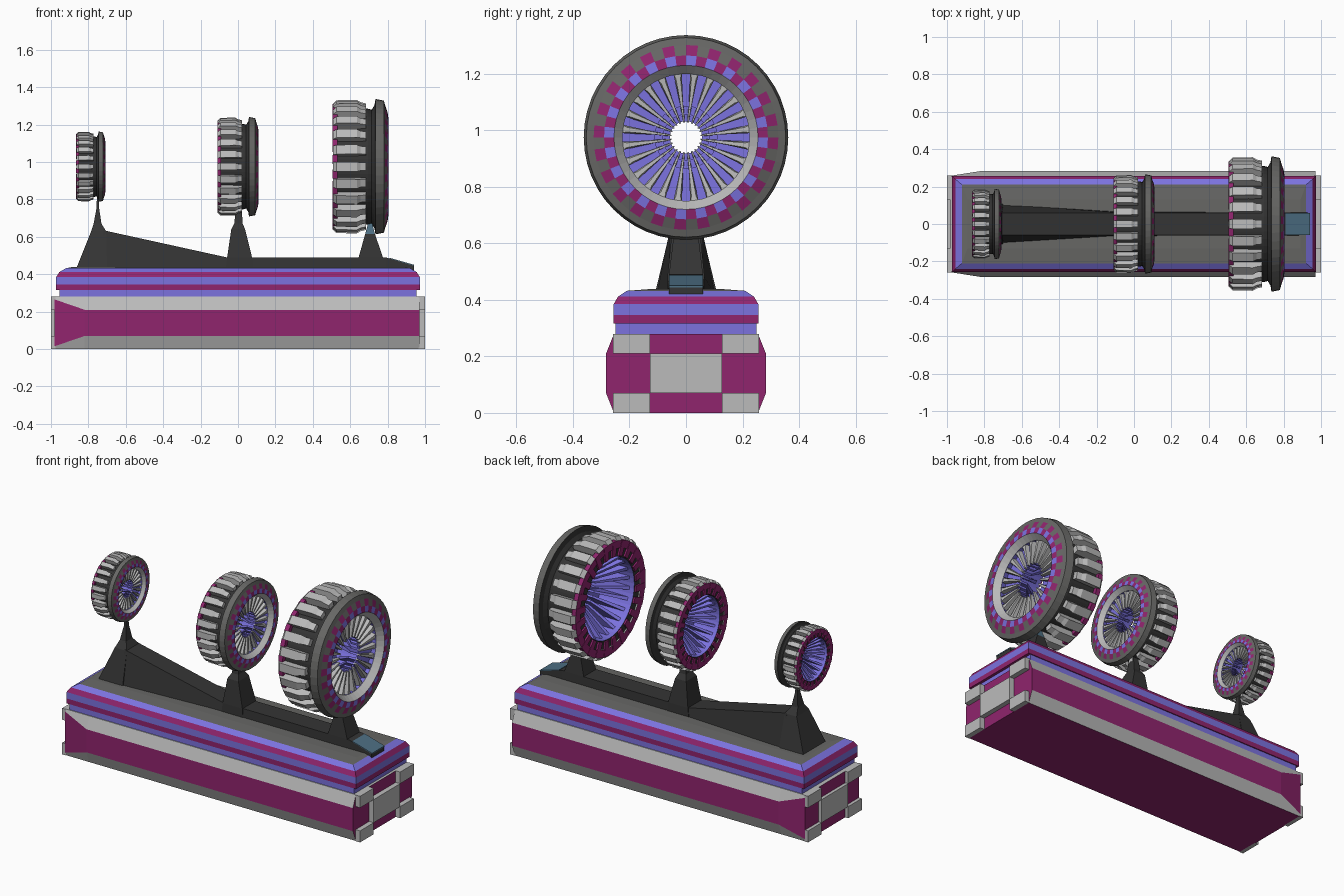
import bpy, bmesh, math

if "Cube" in bpy.data.objects:
    bpy.data.objects.remove(bpy.data.objects["Cube"])

# Flat colours (linear)
COLOURS = {
    "light_grey": (0.50, 0.50, 0.50), "mid_grey": (0.135, 0.135, 0.13),
    "dark_grey": (0.035, 0.035, 0.035), "purple": (0.28, 0.018, 0.155),
    "blue": (0.20, 0.17, 0.74), "teal": (0.075, 0.16, 0.23),
}
MATS = []
for cname, c in COLOURS.items():
    m = bpy.data.materials.new(cname)
    m.diffuse_color = (*c, 1)
    m.use_nodes = True
    m.node_tree.nodes["Principled BSDF"].inputs["Base Color"].default_value = m.diffuse_color
    MATS.append(m)
LIGHT, MID, DARK, PURPLE, BLUE, TEAL = range(6)


def finish(bm, name):
    bmesh.ops.recalc_face_normals(bm, faces=bm.faces)
    me = bpy.data.meshes.new(name)
    bm.to_mesh(me)
    bm.free()
    for m in MATS:
        me.materials.append(m)
    ob = bpy.data.objects.new(name, me)
    bpy.context.collection.objects.link(ob)
    return ob


def loft(bm, rings, mat, cap=(0, 0)):
    """Join rings of points; mat(i, j) gives the colour of each side face."""
    vs = [[bm.verts.new(p) for p in r] for r in rings]
    n = len(rings[0])
    for i in range(len(vs) - 1):
        for j in range(n):
            k = (j + 1) % n
            f = bm.faces.new((vs[i][j], vs[i][k], vs[i + 1][k], vs[i + 1][j]))
            f.material_index = mat(i, j)
    if cap:
        for ring, c in ((vs[0], cap[0]), (vs[-1], cap[1])):
            bm.faces.new(ring).material_index = c


def rect(z, x0, x1, hy):
    return [(x0, -hy, z), (x1, -hy, z), (x1, hy, z), (x0, hy, z)]


def tower(name, levels, mat, cap=None):
    bm = bmesh.new()
    c = cap if cap else (mat(0, 0), mat(len(levels) - 2, 0))
    loft(bm, [rect(*l) for l in levels], mat, c)
    return finish(bm, name)


# Lower body: eight-sided section, side panels taper in at the left end
def section(x, y, z0, z1):
    half = [(0.255, 0), (y, z0), (y, z1), (0.255, 0.28)]
    return [(x, a, z) for a, z in half] + [(x, -a, z) for a, z in reversed(half)]


bm = bmesh.new()
side = [LIGHT, PURPLE, LIGHT, LIGHT, LIGHT, PURPLE, LIGHT, PURPLE]
loft(bm, [section(-0.98, 0.258, 0.015, 0.265), section(-0.82, 0.283, 0.07, 0.21),
          section(0.97, 0.283, 0.07, 0.21)], lambda i, j: side[j], (PURPLE, PURPLE))
finish(bm, "lower_body")

# End plates: four corners and a middle block on both ends
bm = bmesh.new()
for x0, x1 in ((-1.0, -0.975), (0.965, 1.0)):
    cells = [(-0.258, -0.127, 0, 0.07), (0.127, 0.258, 0, 0.07), (-0.258, -0.127, 0.21, 0.28),
             (0.127, 0.258, 0.21, 0.28), (-0.127, 0.127, 0.07, 0.21)]
    for y0, y1, z0, z1 in cells:
        loft(bm, [[(x, y0, z0), (x, y1, z0), (x, y1, z1), (x, y0, z1)] for x in (x0, x1)],
             lambda i, j: LIGHT)
finish(bm, "end_plates")

# Striped deck with a rounded-off top
deck = [(0.275, 0.955, 0.25), (0.316, 0.955, 0.25), (0.316, 0.972, 0.256), (0.346, 0.972, 0.256),
        (0.385, 0.972, 0.256), (0.412, 0.955, 0.24), (0.432, 0.92, 0.21), (0.438, 0.89, 0.13)]
stripe = [BLUE, PURPLE, PURPLE, BLUE, PURPLE, BLUE, MID]
tower("striped_deck", [(z, -x, x, y) for z, x, y in deck], lambda i, j: stripe[i], (BLUE, MID))

# Spine running along the deck
bm = bmesh.new()
spine = [(-0.72, 0.105, 0.06, 0.635), (-0.06, 0.065, 0.06, 0.49),
         (0.79, 0.062, 0.06, 0.49), (0.94, 0.06, 0.06, 0.445)]
loft(bm, [[(x, -b, 0.415), (x, b, 0.415), (x, t, z), (x, -t, z)] for x, b, t, z in spine],
     lambda i, j: DARK, (DARK, DARK))
finish(bm, "spine")

# Teal plate on the sloping spine end
bm = bmesh.new()
loft(bm, [[(x, -0.06, z), (x, 0.06, z), (x, 0.06, z + 0.006), (x, -0.06, z + 0.006)]
          for x, z in ((0.81, 0.482), (0.942, 0.444))], lambda i, j: TEAL, (TEAL, TEAL))
finish(bm, "teal_plate")

# Pedestals under the wheels
dark = lambda i, j: DARK
tower("left_pedestal", [(0.43, -0.865, -0.70, 0.108), (0.63, -0.785, -0.705, 0.06),
                        (0.67, -0.772, -0.73, 0.03), (0.75, -0.757, -0.742, 0.014),
                        (0.82, -0.754, -0.745, 0.01)], dark)
tower("middle_pedestal", [(0.43, -0.065, 0.08, 0.066), (0.49, -0.058, 0.075, 0.065),
                          (0.64, -0.036, 0.038, 0.05), (0.67, -0.02, 0.025, 0.03),
                          (0.75, -0.012, 0.02, 0.02)], dark)
tower("right_pedestal", [(0.43, 0.64, 0.79, 0.062), (0.49, 0.645, 0.775, 0.06),
                         (0.615, 0.68, 0.732, 0.045)], dark)
tower("right_pedestal_cap", [(0.615, 0.68, 0.732, 0.045), (0.67, 0.695, 0.718, 0.03)],
      lambda i, j: TEAL)

# Wheels: one design around the x axis, used at three sizes
N = 24
RIM = [(-0.14, 0.24, DARK), (-0.14, 0.31, DARK), (0.04, 0.31, DARK), (0.06, 0.305, DARK),
       (0.075, 0.33, DARK), (0.08, 0.362, MID), (0.125, 0.353, MID), (0.132, 0.327, "outer"),
       (0.145, 0.29, "inner"), (0.15, 0.255, LIGHT), (0.115, 0.225, BLUE), (0.08, 0.232, BLUE),
       (-0.14, 0.24, None)]


def rim_colour(i, j):
    c = RIM[i][2]
    if c == "outer":
        return PURPLE if j % 2 else MID
    if c == "inner":
        return BLUE if j % 2 else PURPLE
    return c


def ring(x, r, n=2 * N):
    return [(x, r * math.cos(2 * math.pi * k / n), r * math.sin(2 * math.pi * k / n))
            for k in range(n)]


def fin(bm, angle, profile, colour, end=None):
    """Radial block: profile of (x, radius, half width) turned to an angle."""
    ca, sa = math.cos(angle), math.sin(angle)
    sides = [[(x, r * ca - s * w * sa, r * sa + s * w * ca) for x, r, w in profile]
             for s in (-1, 1)]
    loft(bm, sides, lambda i, j: end if end is not None and j == 0 else colour, (colour, colour))


TREAD = [(-0.148, 0.29, 0.022), (-0.148, 0.335, 0.024), (-0.128, 0.355, 0.026),
         (-0.02, 0.357, 0.026), (0.0, 0.345, 0.021), (0.03, 0.338, 0.021), (0.03, 0.29, 0.021)]
TOOTH = [(-0.15, 0.245, 0.018), (-0.15, 0.335, 0.02), (-0.122, 0.335, 0.02), (-0.122, 0.245, 0.018)]
BLADE = [(-0.11, 0.238, 0.010), (-0.06, 0.19, 0.009), (0.03, 0.105, 0.006), (0.085, 0.105, 0.006),
         (0.085, 0.236, 0.012)]
SPOKE = [(0.08, 0.23, 0.015), (0.112, 0.23, 0.015), (0.11, 0.21, 0.008), (0.10, 0.10, 0.004),
         (0.08, 0.10, 0.004)]

for label, x, s in (("left", -0.787, 0.52), ("middle", 0.0, 0.735), ("right", 0.655, 1.0)):
    parts = []
    # Hollow rim with flange and chequered ring
    bm = bmesh.new()
    loft(bm, [ring(a, r) for a, r, _ in RIM], rim_colour, None)
    bmesh.ops.remove_doubles(bm, verts=bm.verts, dist=1e-5)
    parts.append(finish(bm, label + "_wheel_rim"))
    # Treads and the purple teeth between them
    bm = bmesh.new()
    for k in range(N):
        a = 2 * math.pi * k / N
        fin(bm, a, TREAD, LIGHT, PURPLE)
        fin(bm, a + math.pi / N, TOOTH, PURPLE)
    parts.append(finish(bm, label + "_wheel_treads"))
    # Blue dish with blades behind and grey spokes in front
    bm = bmesh.new()
    loft(bm, [ring(a, r) for a, r in ((0.085, 0.233), (0.08, 0.11), (0.07, 0.11), (0.07, 0.234))],
         lambda i, j: BLUE, None)
    for k in range(N):
        a = 2 * math.pi * (k + 0.5) / N
        fin(bm, a, BLADE, BLUE)
        fin(bm, a, SPOKE, LIGHT)
    parts.append(finish(bm, label + "_wheel_spokes"))
    for ob in parts:
        ob.location = (x, 0, 0.975)
        ob.scale = (s, s, s)
